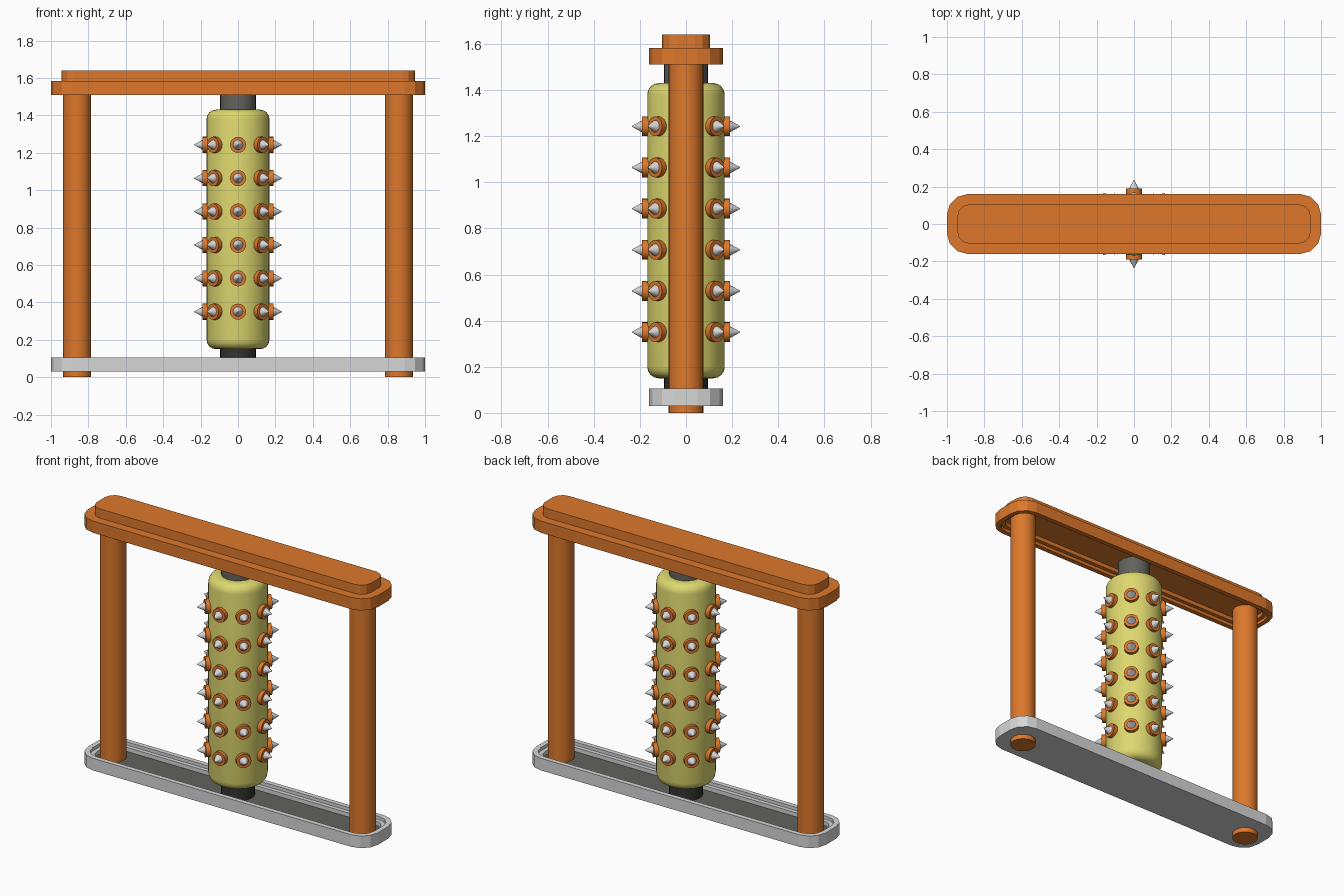
import bpy, bmesh
from math import sin, cos, pi, radians

cube = bpy.data.objects.get("Cube")
if cube:
    bpy.data.objects.remove(cube, do_unlink=True)


def material(name, srgb):
    col = [(c / 255) ** 2.2 for c in srgb] + [1.0]
    m = bpy.data.materials.new(name)
    m.use_nodes = True
    m.diffuse_color = col
    bsdf = next(n for n in m.node_tree.nodes if n.type == 'BSDF_PRINCIPLED')
    bsdf.inputs["Base Color"].default_value = col
    bsdf.inputs["Roughness"].default_value = 0.6
    return m


ORANGE = material("orange", (220, 119, 47))
YELLOW = material("pale yellow", (221, 215, 110))
SILVER = material("light grey", (214, 214, 214))
GREY = material("dark grey", (98, 99, 94))
BLACK = material("charcoal", (54, 54, 52))


def add_object(name, bm, mats, smooth=False):
    bmesh.ops.recalc_face_normals(bm, faces=bm.faces)
    me = bpy.data.meshes.new(name)
    bm.to_mesh(me)
    bm.free()
    for m in mats:
        me.materials.append(m)
    ob = bpy.data.objects.new(name, me)
    bpy.context.collection.objects.link(ob)
    if smooth:
        bpy.ops.object.select_all(action='DESELECT')
        ob.select_set(True)
        bpy.context.view_layer.objects.active = ob
        bpy.ops.object.shade_smooth_by_angle(angle=radians(35))
    return ob


def loft(bm, rings, mat_of=lambda i: 0):
    """Skin consecutive rings of points and close both ends."""
    rows = [[bm.verts.new(p) for p in ring] for ring in rings]
    n = len(rows[0])
    for i, (a, b) in enumerate(zip(rows, rows[1:])):
        for k in range(n):
            j = (k + 1) % n
            bm.faces.new((a[k], a[j], b[j], b[k])).material_index = mat_of(i)
    bm.faces.new(rows[0]).material_index = mat_of(0)
    bm.faces.new(rows[-1]).material_index = mat_of(len(rows) - 1)


def lathe(name, profile, mats, sides=32, mat_of=lambda i: 0):
    bm = bmesh.new()
    loft(bm, [[(r * cos(2 * pi * k / sides), r * sin(2 * pi * k / sides), z)
               for k in range(sides)] for r, z in profile], mat_of)
    return add_object(name, bm, mats, smooth=True)


def rounded_outline(hx, hy, radius, z, steps=3):
    pts = []
    for q, (sx, sy) in enumerate([(1, 1), (-1, 1), (-1, -1), (1, -1)]):
        for s in range(steps + 1):
            a = (q + s / steps) * pi / 2
            pts.append((sx * (hx - radius) + radius * cos(a),
                        sy * (hy - radius) + radius * sin(a), z))
    return pts


def slab(name, levels, mats, mat_of=lambda i: 0):
    """Rounded slab from (inset, height) levels."""
    bm = bmesh.new()
    loft(bm, [rounded_outline(1 - d, 0.16 - d, 0.11 - d * 0.8, z)
              for d, z in levels], mat_of)
    return add_object(name, bm, mats)


# Base tray with a stepped rim and dark floor
slab("base_tray",
     [(0, 0.03), (0, 0.105), (0.03, 0.105), (0.03, 0.085), (0.055, 0.085), (0.055, 0.06)],
     [SILVER, GREY], lambda i: 1 if i == 5 else 0)

# Top beam, recessed underneath, with a raised cap
slab("top_beam",
     [(0.055, 1.555), (0.055, 1.53), (0.03, 1.53), (0.03, 1.51), (0, 1.51), (0, 1.583),
      (0.055, 1.583), (0.055, 1.64)], [ORANGE])

# Side posts, passing through the tray as feet
for side, x in (("left", 0.86), ("right", -0.86)):
    post = lathe(side + "_post", [(0.075, 0), (0.075, 1.56)], [ORANGE])
    post.location.x = x

# Axle ends
lathe("lower_axle", [(0.095, 0.055), (0.095, 0.4)], [BLACK])
lathe("upper_axle", [(0.095, 1.2), (0.095, 1.56)], [GREY])

# Roller body with rounded ends
R, B, LOW, HIGH = 0.168, 0.05, 0.15, 1.43
arc = [(R - B + B * sin(t * pi / 8), B * (1 - cos(t * pi / 8))) for t in range(5)]
lathe("roller", [(r, LOW + h) for r, h in arc] + [(r, HIGH - h) for r, h in reversed(arc)],
      [YELLOW], sides=40)

# Studs: orange collar with a silver spike, eight per ring
stud = lathe("stud", [(0.043, 0.14), (0.043, 0.19), (0.026, 0.19), (0.001, 0.235)],
             [ORANGE, SILVER], sides=20, mat_of=lambda i: 1 if i >= 2 else 0)
for row in range(6):
    for k in range(8):
        ob = stud if row == k == 0 else stud.copy()
        if ob is not stud:
            bpy.context.collection.objects.link(ob)
        ob.name = f"stud_{row + 1}_{k + 1}"
        ob.location.z = 0.35 + row * 0.1785
        ob.rotation_euler = (0, pi / 2, k * pi / 4)
